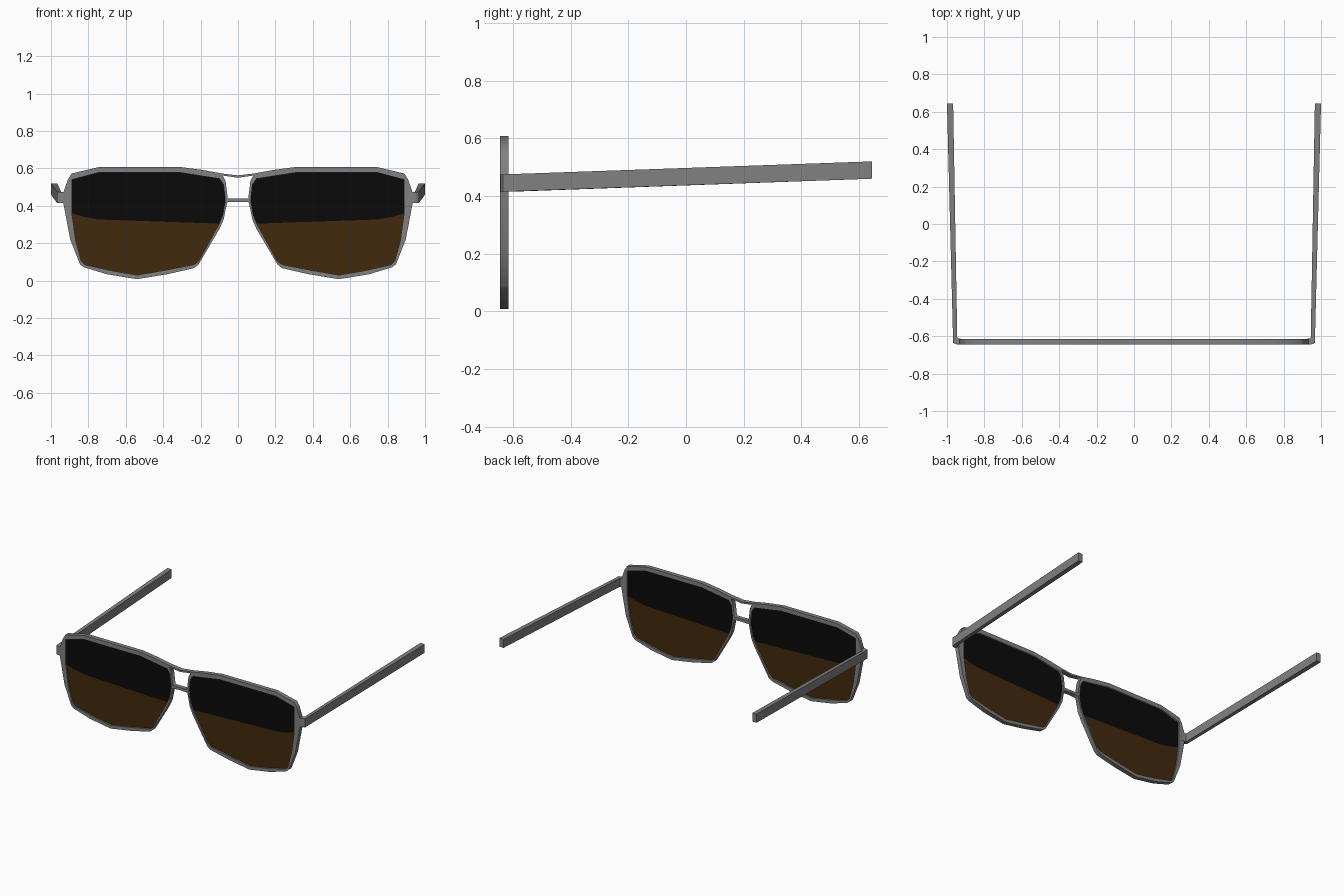
import bpy, bmesh
from mathutils import Vector

if "Cube" in bpy.data.objects:
    bpy.data.objects.remove(bpy.data.objects["Cube"])


def material(name, rgb):
    m = bpy.data.materials.new(name)
    m.diffuse_color = (*rgb, 1)
    m.use_nodes = True
    m.node_tree.nodes["Principled BSDF"].inputs["Base Color"].default_value = m.diffuse_color
    return m


GREY = material("frame grey", (0.22, 0.22, 0.22))
BLACK = material("lens black", (0.003, 0.003, 0.003))
BROWN = material("lens brown", (0.055, 0.022, 0.004))


def flip(points):
    return [(-x, z) for x, z in points]


def plate(name, loops, y, half, mat):
    """Flat plate in the x-z plane; inner loops become holes."""
    curve = bpy.data.curves.new(name, 'CURVE')
    curve.dimensions = '2D'
    curve.fill_mode = 'BOTH'
    curve.extrude = half
    for loop in loops:
        s = curve.splines.new('POLY')
        s.points.add(len(loop) - 1)
        for p, (x, z) in zip(s.points, loop):
            p.co = (x, z, 0, 1)
        s.use_cyclic_u = True
    ob = bpy.data.objects.new(name, curve)
    bpy.context.collection.objects.link(ob)
    ob.rotation_euler.x = 1.5707963
    ob.location.y = y
    bpy.ops.object.select_all(action='DESELECT')
    ob.select_set(True)
    bpy.context.view_layer.objects.active = ob
    bpy.ops.object.convert(target='MESH')
    ob = bpy.context.object
    ob.data.materials.clear()
    ob.data.materials.append(mat)
    return ob


# Right half of the frame outline, from the brow bar to the lower bridge
outer = [(0.085, 0.573), (0.19, 0.592), (0.31, 0.608), (0.74, 0.608),
         (0.89, 0.573), (0.91, 0.54), (0.932, 0.475), (0.934, 0.415),
         (0.897, 0.22), (0.845, 0.088), (0.825, 0.072), (0.70, 0.034),
         (0.54, 0.008), (0.38, 0.034), (0.235, 0.067), (0.212, 0.085),
         (0.10, 0.275), (0.077, 0.325), (0.058, 0.419)]
# Lens opening, split into the dark top and the tinted bottom
lens_top = [(0.10, 0.305), (0.745, 0.327), (0.82, 0.34), (0.888, 0.36),
            (0.888, 0.54), (0.745, 0.578), (0.31, 0.578), (0.10, 0.545),
            (0.078, 0.515), (0.068, 0.43), (0.082, 0.35)]
lens_bottom = [(0.10, 0.305), (0.21, 0.105), (0.235, 0.086), (0.40, 0.054),
               (0.54, 0.03), (0.68, 0.054), (0.82, 0.086), (0.838, 0.105),
               (0.868, 0.215), (0.888, 0.36), (0.82, 0.34), (0.745, 0.327)]
hole = lens_bottom[:10] + lens_top[4:]
# Gap between the brow bar and the lower bridge
gap = [(0.04, 0.556), (0.082, 0.562), (0.066, 0.53), (0.055, 0.44)]

plate("frame", [outer + [(0, 0.422)] + flip(outer[::-1]) + [(0, 0.563)],
                hole, flip(hole),
                [(0, 0.55)] + gap + flip(gap[::-1])],
      -0.63, 0.015, GREY)

for side, fn in (("right", lambda p: p), ("left", flip)):
    plate(side + "_lens_top", [fn(lens_top)], -0.63, 0.004, BLACK)
    plate(side + "_lens_bottom", [fn(lens_bottom)], -0.63, 0.004, BROWN)

# Temples: a swept bar with a short hinge tab, as (x_in, y_in, x_out, y_out, z_low)
sections = [(0.915, -0.615, 0.915, -0.645, 0.415),
            (0.943, -0.612, 0.95, -0.643, 0.415),
            (0.945, -0.605, 0.967, -0.635, 0.415),
            (0.967, 0.645, 1.0, 0.645, 0.46)]
for side, s in (("right", 1), ("left", -1)):
    bm = bmesh.new()
    rings = [[bm.verts.new((s * x, y, z)) for x, y, z in
              ((xi, yi, z0), (xo, yo, z0), (xo, yo, z0 + 0.06), (xi, yi, z0 + 0.06))]
             for xi, yi, xo, yo, z0 in sections]
    for a, b in zip(rings, rings[1:]):
        for i in range(4):
            j = (i + 1) % 4
            bm.faces.new((a[i], a[j], b[j], b[i]))
    bm.faces.new(rings[0])
    bm.faces.new(rings[-1])
    bmesh.ops.recalc_face_normals(bm, faces=bm.faces)
    me = bpy.data.meshes.new(side + "_temple")
    bm.to_mesh(me)
    bm.free()
    me.materials.append(GREY)
    bpy.context.collection.objects.link(bpy.data.objects.new(side + "_temple", me))
